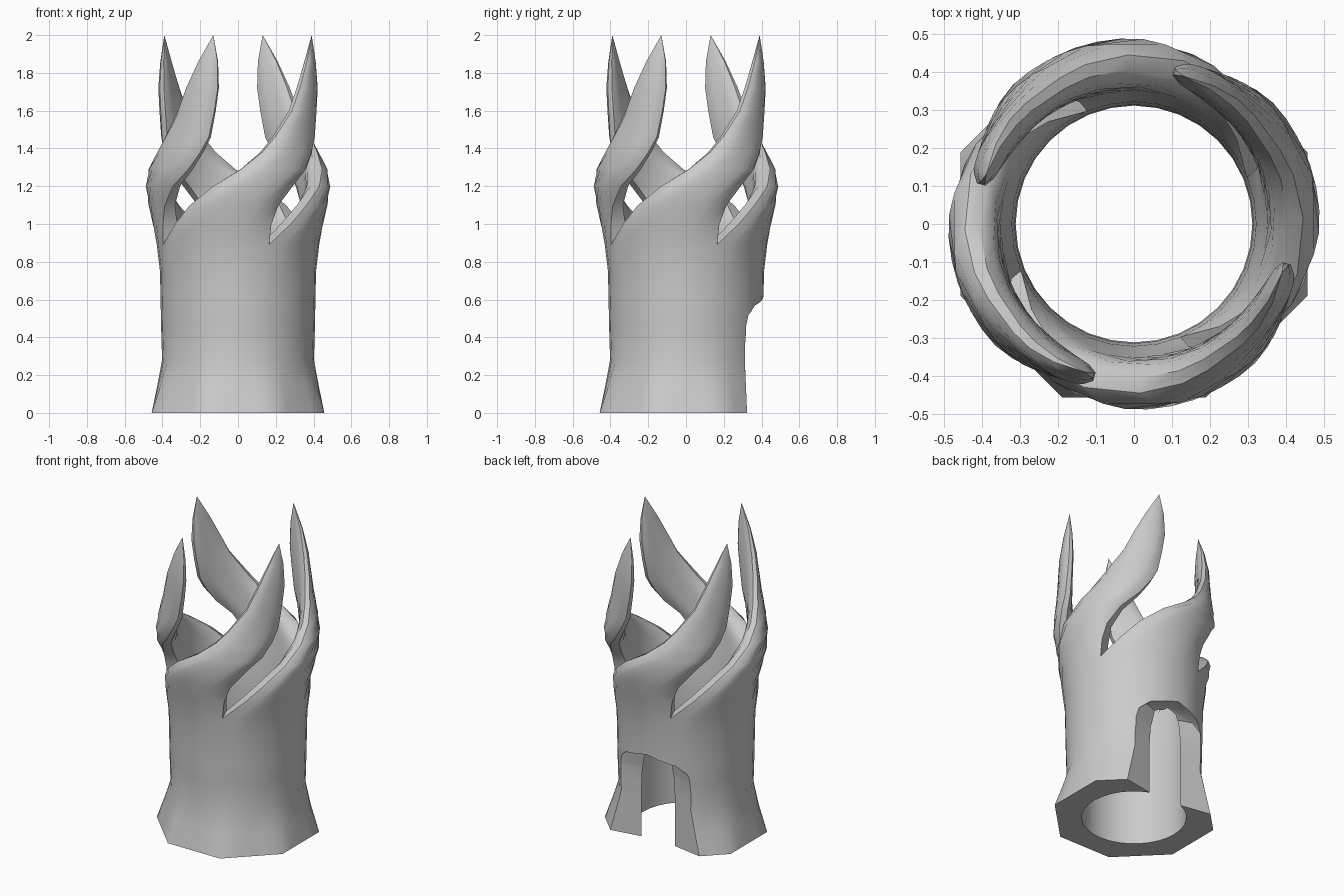
import bpy, bmesh
from math import sin, cos, radians, sqrt, pi

if "Cube" in bpy.data.objects:
    bpy.data.objects.remove(bpy.data.objects["Cube"])

COLS = 8          # columns per quarter
START = -67.5     # azimuth of first crotch, measured from the front (-y) towards +x


def make_object(name, bm):
    bmesh.ops.recalc_face_normals(bm, faces=bm.faces[:])
    mesh = bpy.data.meshes.new(name)
    bm.to_mesh(mesh)
    bm.free()
    obj = bpy.data.objects.new(name, mesh)
    bpy.context.collection.objects.link(obj)
    return obj


def polar(r, a, z):
    return (r * sin(a), -r * cos(a), z)


# wall rows: height, outer radius, inner radius
WALL = [(0, .457, .312), (.14, .428, .312), (.28, .402, .312), (.45, .407, .312),
        (.6, .41, .312), (.75, .413, .315), (.89, .43, .322)]
# spire rows: height, left angle, right angle, outer radius, inner radius, edge rounding
SPIRE = [(1.0, -50, 24, .452, .335, .5), (1.1, -35, 29, .475, .35, .75),
         (1.2, -17, 40, .49, .36, .85), (1.29, 2, 54, .488, .365, .9),
         (1.38, 17, 63, .477, .367, .9), (1.46, 27, 69, .465, .368, .9),
         (1.6, 42, 73, .455, .375, .9), (1.72, 50, 75.5, .452, .38, .9),
         (1.86, 60, 75, .435, .393, .9), (2.0, 71.5, 71.5, .411, .411, 0)]


def wall_row(z, ro, ri, turn):
    """Outer and inner points of a quarter wall row; the foot is octagonal."""
    outer, inner = [], []
    foot = max(0, 1 - z / .28)
    for i in range(COLS + 1):
        a = radians(START + turn + 90 * i / COLS)
        off = (a + pi / 8) % (pi / 4) - pi / 8
        outer.append(polar(ro * (1 + foot * (1 / cos(off) - 1)), a, z))
        inner.append(polar(ri, a, z))
    return outer, inner


def spire_row(z, left, right, ro, ri, rounding, turn):
    """Outer and inner points of a spire slice with rounded edges."""
    outer, inner = [], []
    for i in range(COLS + 1):
        t = i / COLS
        a = radians(left + (right - left) * t + turn)
        power = 4 if z < 1.3 else 2.5
        h = (ro - ri) / 2 * sqrt(1 - rounding * abs(2 * t - 1) ** power)
        outer.append(polar((ro + ri) / 2 + h, a, z))
        inner.append(polar((ro + ri) / 2 - h, a, z))
    return outer, inner


# tower: four identical quarters, each ending in a twisted spire
bm = bmesh.new()
for turn in (0, 90, 180, 270):
    rows = [wall_row(*w, turn) for w in WALL] + [spire_row(*s, turn) for s in SPIRE]
    rows = [[[bm.verts.new(p) for p in side] for side in row] for row in rows]
    for k in range(len(rows) - 1):
        (o0, i0), (o1, i1) = rows[k], rows[k + 1]
        for c in range(COLS):
            bm.faces.new((o0[c], o0[c + 1], o1[c + 1], o1[c]))
            bm.faces.new((i0[c + 1], i0[c], i1[c], i1[c + 1]))
        if k >= len(WALL) - 1:      # spire edges
            bm.faces.new((o0[0], o1[0], i1[0], i0[0]))
            bm.faces.new((o0[-1], i0[-1], i1[-1], o1[-1]))
    o, n = rows[0]
    for c in range(COLS):           # underside of the foot
        bm.faces.new((o[c + 1], o[c], n[c], n[c + 1]))
bmesh.ops.remove_doubles(bm, verts=bm.verts[:], dist=.0005)
tower = make_object("spired_tower", bm)

# doorway cutter: arch splayed outwards at the back
ARCH = [(1, -.1), (1, .34), (.85, .46), (.5, .57), (0, .615)]
ARCH += [(-x, z) for x, z in reversed(ARCH[:-1])]
bm = bmesh.new()
loops = [[bm.verts.new((x * hw, y, z)) for x, z in ARCH]
         for y, hw in ((.15, .12), (.288, .12), (.33, .36), (.6, .36))]
for a, b in zip(loops, loops[1:]):
    for i in range(len(a)):
        j = (i + 1) % len(a)
        bm.faces.new((a[i], a[j], b[j], b[i]))
bm.faces.new(loops[0])
bm.faces.new(loops[-1])
cutter = make_object("doorway_cutter", bm)
cutter.hide_render = True

mod = tower.modifiers.new("doorway", 'BOOLEAN')
mod.operation = 'DIFFERENCE'
mod.solver = 'EXACT'
mod.object = cutter

bpy.context.view_layer.objects.active = tower
tower.select_set(True)
bpy.ops.object.modifier_apply(modifier=mod.name)
bpy.data.objects.remove(cutter)
bpy.ops.object.shade_smooth_by_angle(angle=radians(40))
